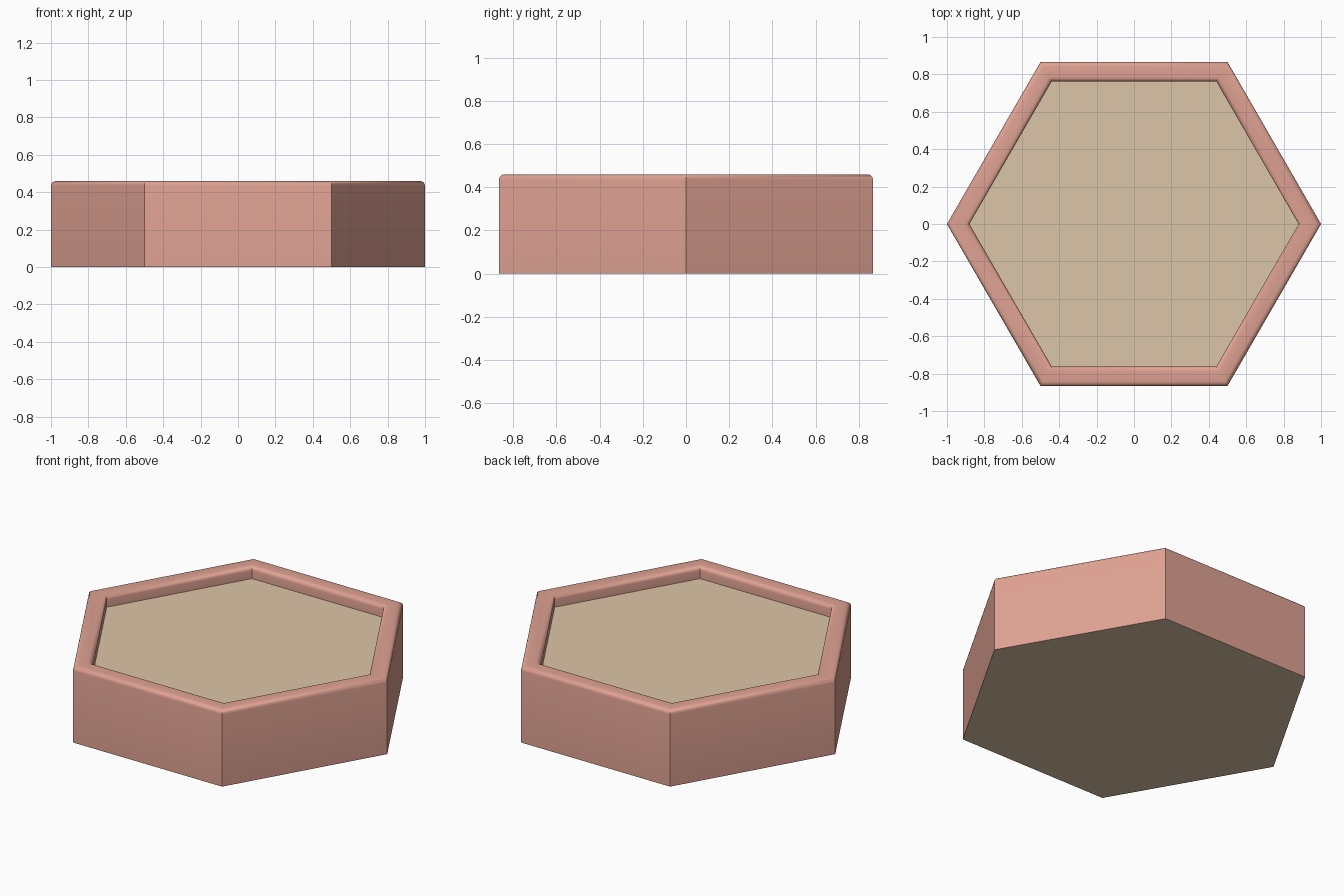
import bpy, bmesh
from math import cos, sin, pi, radians

if "Cube" in bpy.data.objects:
    bpy.data.objects.remove(bpy.data.objects["Cube"])

SIDES, HEIGHT, FILL_Z = 6, 0.46, 0.387
R_OUT, R_IN, ROUND = 1.0, 0.88, 0.025


def material(name, rgb):
    m = bpy.data.materials.new(name)
    m.diffuse_color = (*rgb, 1)
    m.use_nodes = True
    m.node_tree.nodes["Principled BSDF"].inputs["Base Color"].default_value = m.diffuse_color
    return m


def hexagon(bm, r, z):
    return [bm.verts.new((r * cos(2 * pi * i / SIDES), r * sin(2 * pi * i / SIDES), z))
            for i in range(SIDES)]


def finish(bm, name, mat):
    me = bpy.data.meshes.new(name)
    bm.to_mesh(me)
    bm.free()
    ob = bpy.data.objects.new(name, me)
    bpy.context.collection.objects.link(ob)
    me.materials.append(mat)
    bpy.context.view_layer.objects.active = ob
    ob.select_set(True)
    bpy.ops.object.shade_smooth_by_angle(angle=radians(35))
    ob.select_set(False)
    return ob


# Hexagonal wall: a rounded-lip profile swept around six mitred corners
k = 1 / cos(pi / SIDES)  # corner distance per unit of wall offset
arc = [i * pi / 8 for i in range(5)]
profile = [(R_OUT, 0)]
profile += [(R_OUT - k * ROUND * (1 - cos(a)), HEIGHT - ROUND * (1 - sin(a))) for a in arc]
profile += [(R_IN + k * ROUND * (1 - sin(a)), HEIGHT - ROUND * (1 - cos(a))) for a in arc]
profile += [(R_IN, FILL_Z)]
bm = bmesh.new()
rings = [hexagon(bm, r, z) for r, z in profile]
for lo, hi in zip(rings, rings[1:]):
    for i in range(SIDES):
        j = (i + 1) % SIDES
        bm.faces.new((lo[i], lo[j], hi[j], hi[i]))
finish(bm, "hexagonal_wall", material("wall_pink", (0.74, 0.36, 0.29)))

# Tan inner surface and matching underside
tan = material("filling_tan", (0.72, 0.56, 0.39))
bm = bmesh.new()
bm.faces.new(hexagon(bm, R_IN, FILL_Z))
finish(bm, "recessed_top", tan)
bm = bmesh.new()
bm.faces.new(hexagon(bm, R_OUT, 0)[::-1])
finish(bm, "base_underside", tan)
